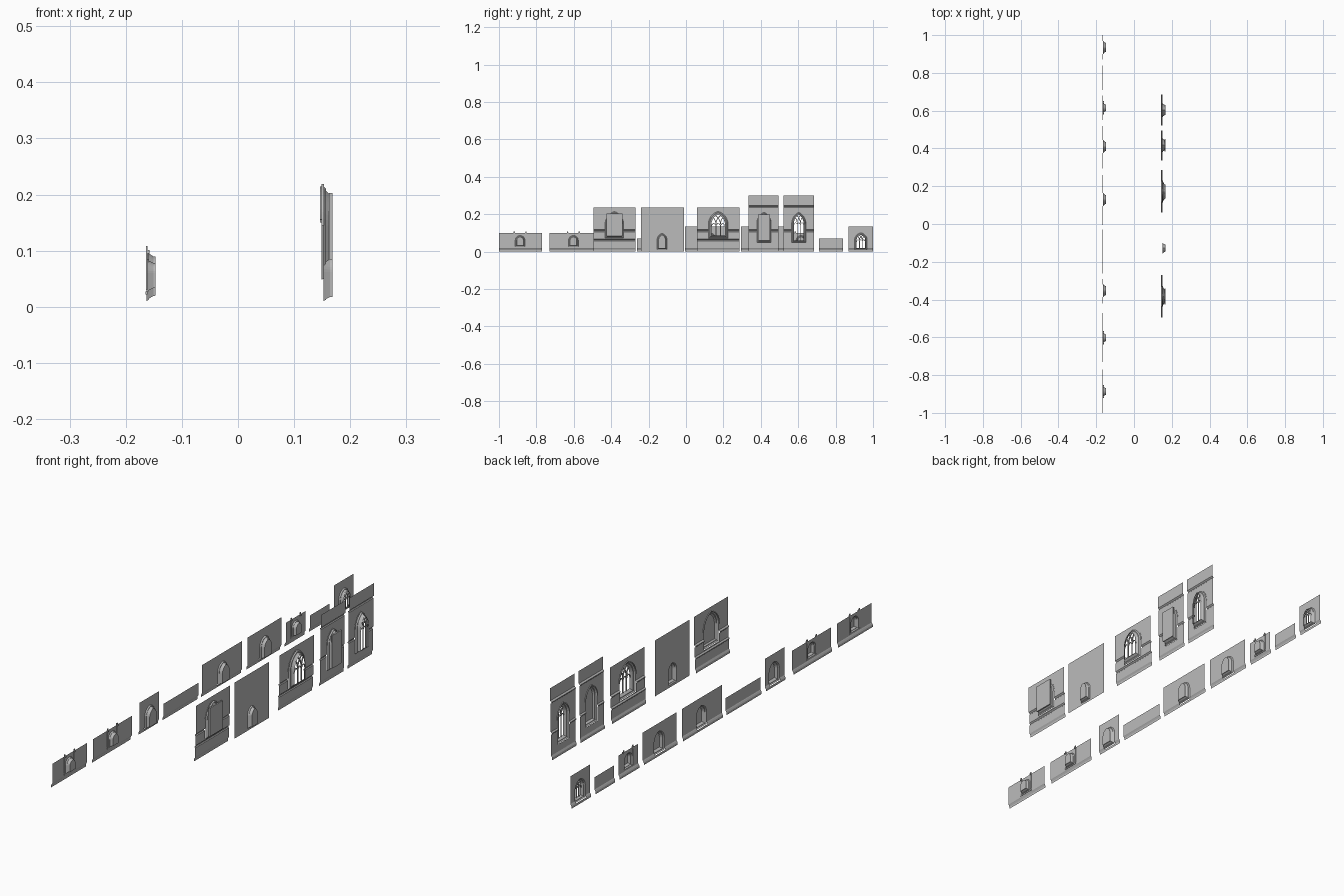
import bpy
from math import asin, cos, sin, hypot

default_cube = bpy.data.objects.get("Cube")
if default_cube:
    bpy.data.objects.remove(default_cube, do_unlink=True)

stone = bpy.data.materials.new("grey_stone")
stone.use_nodes = True
grey = (0.5, 0.5, 0.5, 1)
stone.diffuse_color = grey
stone.node_tree.nodes["Principled BSDF"].inputs["Base Color"].default_value = grey


def make(name, verts, faces):
    mesh = bpy.data.meshes.new(name)
    mesh.from_pydata(verts, [], faces)
    mesh.materials.append(stone)
    obj = bpy.data.objects.new(name, mesh)
    bpy.context.collection.objects.link(obj)
    return obj


def box(name, x0, x1, y0, y1, z0, z1):
    verts = [(x, y, z) for x in (x0, x1) for y in (y0, y1) for z in (z0, z1)]
    make(name, verts, [(0, 1, 3, 2), (4, 6, 7, 5), (0, 4, 5, 1),
                       (2, 3, 7, 6), (0, 2, 6, 4), (1, 5, 7, 3)])


def half_arch(half, rise, steps=8):
    """Arc from the left springing point up to the apex."""
    radius = (half * half + rise * rise) / (2 * half)
    end = asin(min(1, rise / radius))
    return [(-half + radius * (1 - cos(end * i / steps)),
             radius * sin(end * i / steps)) for i in range(steps + 1)]


def arch_loop(centre, half, sill, spring, apex):
    left = [(y, spring + z) for y, z in half_arch(half, apex - spring)]
    right = [(-y, z) for y, z in reversed(left[:-1])]
    return [(centre + y, z) for y, z in [(-half, sill)] + left + right + [(half, sill)]]


def ribbon(name, path, width, x0, x1):
    """Rectangular bar following a path in the wall plane."""
    verts, faces = [], []
    for i, (y, z) in enumerate(path):
        a, b = path[max(i - 1, 0)], path[min(i + 1, len(path) - 1)]
        dy, dz = b[0] - a[0], b[1] - a[1]
        size = hypot(dy, dz) * 2 / width
        oy, oz = -dz / size, dy / size
        verts += [(x0, y + oy, z + oz), (x0, y - oy, z - oz),
                  (x1, y - oy, z - oz), (x1, y + oy, z + oz)]
    for i in range(len(path) - 1):
        for k in range(4):
            n = (k + 1) % 4
            faces.append((4 * i + k, 4 * i + n, 4 * i + 4 + n, 4 * i + 4 + k))
    last = len(verts) - 4
    faces += [(0, 1, 2, 3), (last + 3, last + 2, last + 1, last)]
    make(name, verts, faces)


def wall(name, plane, profile, y0, y1, hole=None):
    """Moulded wall sheet, swept along y, with an optional arched hole."""
    verts, faces = [], []

    def strip(section, a, b):
        for (d0, z0), (d1, z1) in zip(section, section[1:]):
            n = len(verts)
            verts.extend([(plane - d0, b, z0), (plane - d0, a, z0),
                          (plane - d1, a, z1), (plane - d1, b, z1)])
            faces.append((n, n + 1, n + 2, n + 3))

    if not hole:
        strip(profile, y0, y1)
        make(name, verts, faces)
        return plane
    centre, half, sill, spring, apex = hole
    strip(profile, y0, centre - half)
    strip(profile, centre + half, y1)
    # masonry under the sill
    below = [p for p in profile if p[1] < sill]
    low, high = below[-1], profile[len(below)]
    t = (sill - low[1]) / (high[1] - low[1])
    strip(below + [(low[0] + t * (high[0] - low[0]), sill)], centre - half, centre + half)
    # spandrels and masonry over the arch
    above = [p for p in profile if p[1] > apex]
    strip(above, centre - half, centre + half)
    depth, top = above[0]
    face_x = plane - depth
    loop = arch_loop(*hole)[1:-1]
    for (ya, za), (yb, zb) in zip(loop, loop[1:]):
        n = len(verts)
        verts.extend([(face_x, yb, zb), (face_x, ya, za), (face_x, ya, top), (face_x, yb, top)])
        faces.append((n, n + 1, n + 2, n + 3))
    make(name, verts, faces)
    return face_x


def reveal(name, face_x, back_x, hole, blind):
    """Splayed, stepped recess behind an arched hole; returns the inner arch."""
    centre, half, sill, spring, apex = hole
    span = back_x - face_x
    rings = []
    for depth, inset in ((0, 0), (0.3, 0.1), (0.3, 0.16), (0.75, 0.3), (1, 0.32)):
        cut = half * inset
        inner = (centre, half - cut, sill + cut * 0.9, spring, apex - cut)
        rings.append([(face_x + span * depth, y, z) for y, z in arch_loop(*inner)])
    count = len(rings[0])
    verts = [v for ring in rings for v in ring]
    faces = []
    for r in range(len(rings) - 1):
        for k in range(count):
            n = (k + 1) % count
            faces.append((r * count + k, r * count + n,
                          (r + 1) * count + n, (r + 1) * count + k))
    if blind:
        start = (len(rings) - 1) * count
        faces.append(tuple(range(start, start + count)))
    make(name, verts, faces)
    return inner


def tracery(name, back_x, inner, lights, bar):
    """Mullions that branch into intersecting arcs."""
    centre, half, sill, spring, apex = inner
    x0, x1 = back_x - 0.005, back_x - 0.001
    arc = half_arch(half, apex - spring, 16)

    def inside(y, z):
        limit = max((-ay for ay, az in arc if az >= z - 0.001), default=0)
        return abs(y) <= limit + bar

    for i in range(1, lights):
        foot = -half + 2 * half * i / lights
        ribbon(name + "_mullion", [(centre + foot, sill), (centre + foot, spring)], bar, x0, x1)
        for side in (1, -1):
            path = [(foot + side * (ay + half), az) for ay, az in arc]
            path = [(centre + y, spring + z) for y, z in path if inside(y, z)]
            if len(path) > 1:
                ribbon(name + "_branch", path, bar, x0, x1)
    # small arched heads of the lights
    light = half / lights
    for i in range(lights):
        mid = centre - half + light * (2 * i + 1)
        head = arch_loop(mid, light, spring - light, spring - light, spring + light * 0.5)
        ribbon(name + "_light_head", head[1:-1], bar * 0.8, x0, x1)


def hood(name, face_x, hole):
    """Raised moulding round the arch."""
    centre, half, sill, spring, apex = hole
    loop = arch_loop(centre, half + 0.002, sill, spring, apex + 0.002)
    ribbon(name, loop[1:-1], 0.004, face_x - 0.003, face_x + 0.001)


def with_base(height):
    return [(0.005, 0), (0.005, 0.009), (0.002, 0.015), (0, 0.018), (0, height)]


PLINTH = [(0.009, 0), (0.009, 0.01), (0.005, 0.018)]


def course(z, before, after):
    """Projecting string course where the wall steps back."""
    return [(before, z), (before + 0.003, z + 0.003),
            (before + 0.003, z + 0.006), (after, z + 0.011)]


MIDDLE = PLINTH + course(0.056, 0.005, 0.003) + course(0.106, 0.003, 0) + [(0, 0.235)]
TALL = PLINTH + course(0.106, 0.005, 0.003) + course(0.236, 0.003, 0) + [(0, 0.3)]
PLAIN = [(0, 0), (0, 0.235)]

# Tall row: name, profile, y range, hole, lights (0 is blind), bar width
tall_row = [
    ("wide_blind_window", MIDDLE, -0.495, -0.27, (-0.383, 0.05, 0.072, 0.145, 0.215), 0, 0),
    ("plain_doorway", PLAIN, -0.24, -0.01, (-0.128, 0.027, 0.01, 0.062, 0.097), 0, 0),
    ("wide_traceried_window", MIDDLE, 0.06, 0.287, (0.172, 0.053, 0.07, 0.145, 0.215), 3, 0.004),
    ("narrow_blind_window", TALL, 0.335, 0.495, (0.417, 0.038, 0.048, 0.155, 0.21), 0, 0),
    ("narrow_traceried_window", TALL, 0.522, 0.685, (0.603, 0.038, 0.048, 0.15, 0.21), 3, 0.003),
]
for name, profile, y0, y1, hole, lights, bar in tall_row:
    back = 0.168
    face = wall(name + "_wall", 0.152, profile, y0, y1, hole)
    inner = reveal(name + "_reveal", face, back, hole, lights == 0)
    if profile is not PLAIN:
        hood(name + "_hood", face, hole)
    if lights:
        tracery(name, back, inner, lights, bar)
    elif profile is not PLAIN:
        centre, half, sill, spring, apex = hole
        reach = half * 0.85
        box(name + "_backing", back - 0.006, back, centre - reach, centre + reach,
            sill + 0.012, apex - 0.012)

# Low row: name, height, y range, opening kind and centre
low_row = [
    ("end_parapet", 0.1, -1, -0.77, "small", -0.887),
    ("next_parapet", 0.1, -0.73, -0.472, "small", -0.602),
    ("narrow_arch", 0.135, -0.42, -0.29, "arch", -0.353),
    ("long_low", 0.07, -0.262, -0.03, None, 0),
    ("long_arch", 0.135, -0.005, 0.26, "arch", 0.13),
    ("middle_arch", 0.135, 0.295, 0.52, "arch", 0.41),
    ("short_parapet", 0.1, 0.55, 0.68, "small", 0.615),
    ("short_low", 0.07, 0.71, 0.84, None, 0),
    ("traceried_arch", 0.135, 0.87, 1, "lattice", 0.935),
]
for name, height, y0, y1, kind, centre in low_row:
    face, back = -0.163, -0.147
    hole = None
    if kind == "small":
        hole = (centre, 0.026, 0.026, 0.06, 0.086)
    elif kind:
        hole = (centre, 0.034, 0.01, 0.06, 0.1)
    wall(name + "_wall", face, with_base(height), y0, y1, hole)
    if not hole:
        continue
    inner = reveal(name + "_reveal", face, back, hole, kind != "lattice")
    if kind == "lattice":
        tracery(name, back, inner, 3, 0.0035)
    if kind == "small":
        # slim shafts that rise past the wall top
        for side in (-1, 1):
            y = centre + side * 0.031
            box(name + "_shaft", face - 0.001, face + 0.002, y - 0.003, y + 0.003, 0.03, 0.108)
            box(name + "_shaft_cap", face - 0.001, face + 0.005,
                y - 0.004, y + 0.004, 0.095, 0.101)
        box(name + "_sill", face - 0.002, face + 0.002,
            centre - 0.034, centre + 0.034, 0.022, 0.027)
